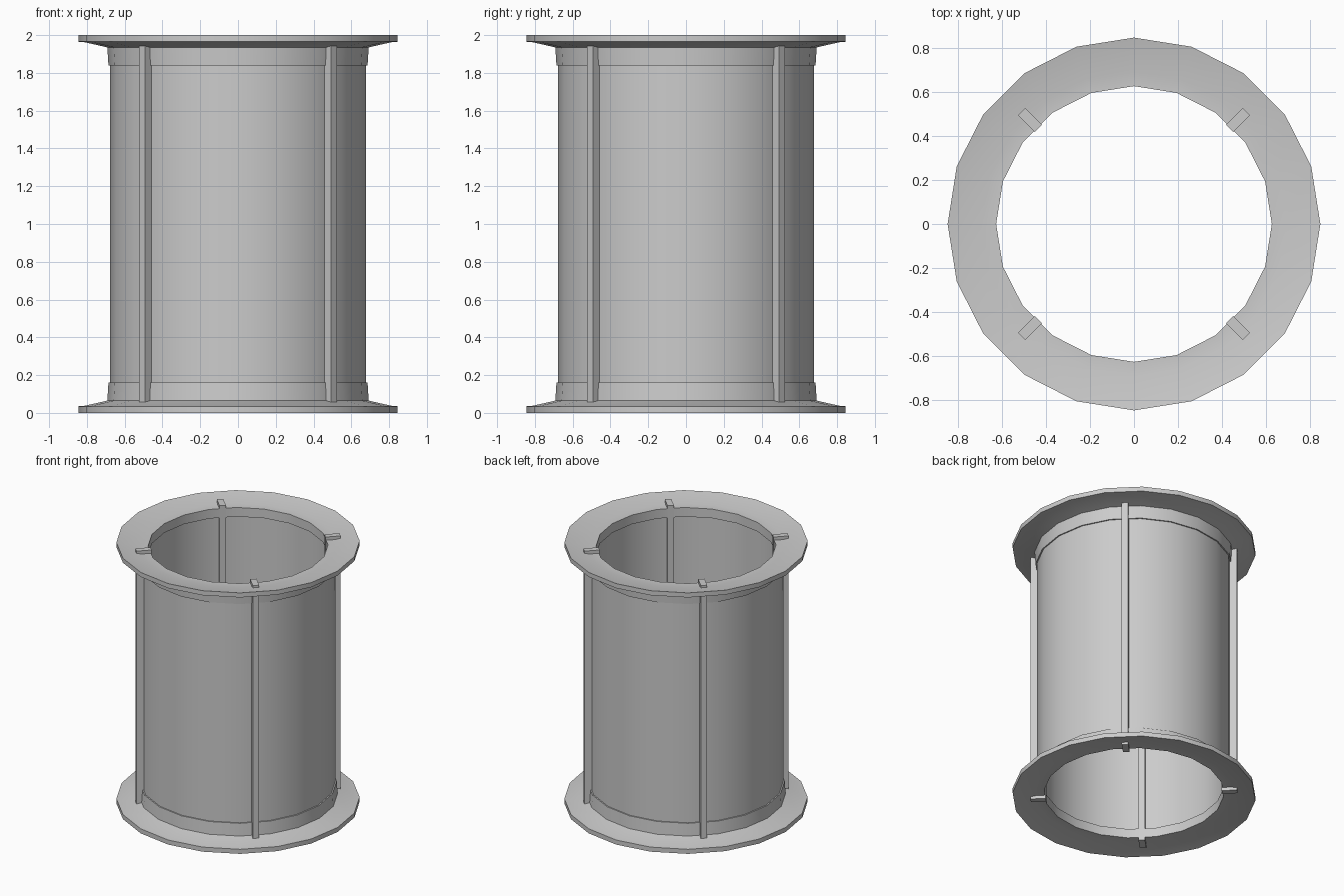
import bpy, bmesh
from math import cos, sin, pi, radians

if "Cube" in bpy.data.objects:
    bpy.data.objects.remove(bpy.data.objects["Cube"])

SIDES = 20


def lathe(name, profile):
    """Revolve a closed (radius, z) profile around the z axis."""
    bm = bmesh.new()
    rings = []
    for i in range(SIDES):
        a = 2 * pi * i / SIDES
        rings.append([bm.verts.new((r * cos(a), r * sin(a), z)) for r, z in profile])
    n = len(profile)
    for i in range(SIDES):
        p, q = rings[i], rings[(i + 1) % SIDES]
        for j in range(n):
            k = (j + 1) % n
            bm.faces.new((p[j], q[j], q[k], p[k]))
    bmesh.ops.recalc_face_normals(bm, faces=bm.faces)
    mesh = bpy.data.meshes.new(name)
    bm.to_mesh(mesh)
    bm.free()
    obj = bpy.data.objects.new(name, mesh)
    bpy.context.collection.objects.link(obj)
    bpy.ops.object.select_all(action='DESELECT')
    obj.select_set(True)
    bpy.context.view_layer.objects.active = obj
    bpy.ops.object.shade_smooth_by_angle(angle=radians(25))
    return obj


# Thin-walled tube
lathe("tube", [(0.65, 0.05), (0.677, 0.05), (0.677, 1.95), (0.65, 1.95)])

# Dished end flanges with collars, mirrored top and bottom
flange = [(0.625, 0.03), (0.69, 0.03), (0.845, 0.0), (0.845, 0.035), (0.81, 0.038),
          (0.692, 0.065), (0.686, 0.16), (0.66, 0.16), (0.66, 0.10), (0.625, 0.10)]
lathe("bottom_flange", flange)
lathe("top_flange", [(r, 2 - z) for r, z in flange])

# Four vertical ribs on the diagonals, passing through the wall
for i in range(4):
    a = radians(45 + 90 * i)
    bpy.ops.mesh.primitive_cube_add(size=1, location=(0.667 * cos(a), 0.667 * sin(a), 1),
                                    rotation=(0, 0, a))
    rib = bpy.context.object
    rib.name = f"rib_{i + 1}"
    rib.scale = (0.107, 0.045, 1.99)
